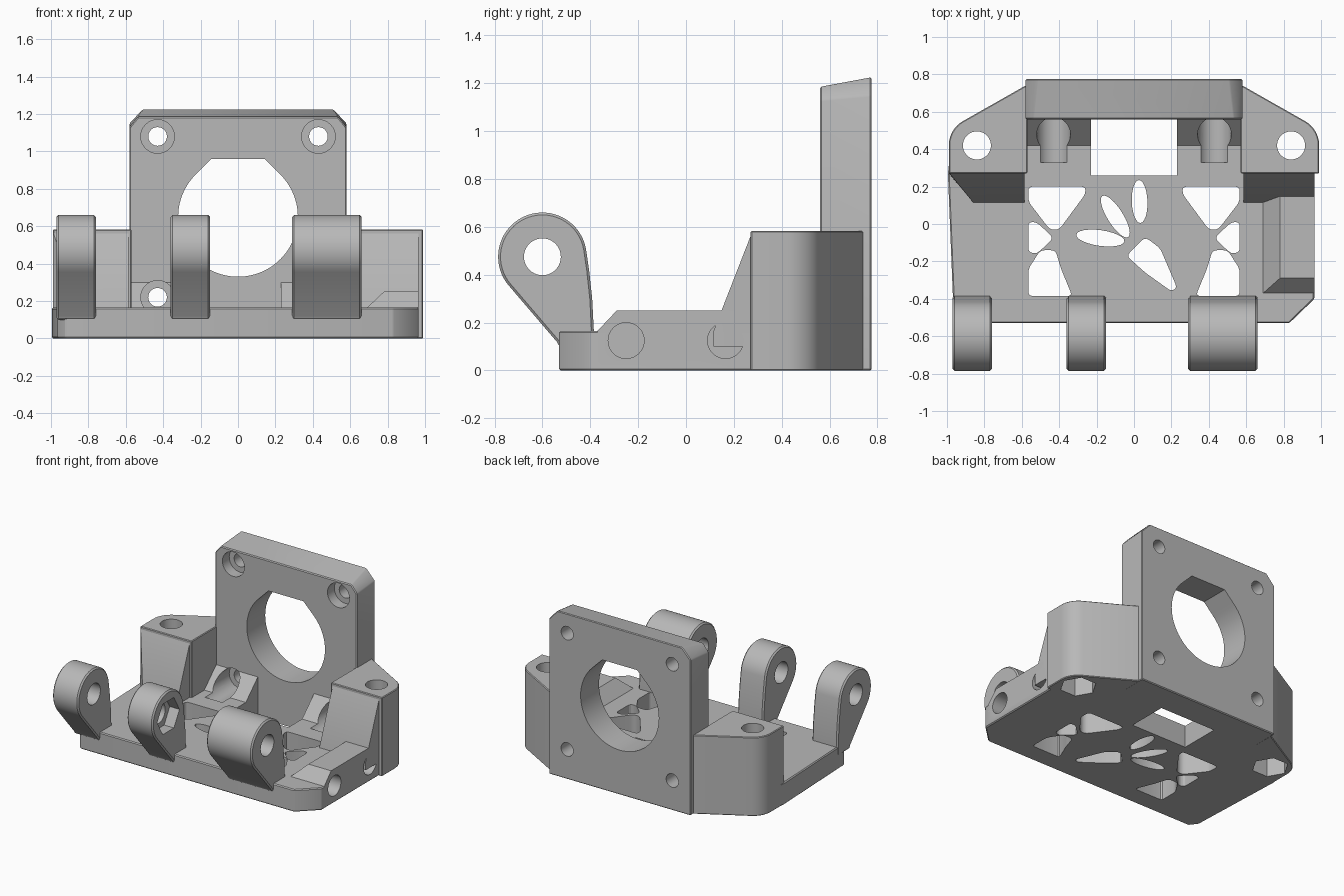
import bpy, bmesh
from math import cos, sin, pi, radians, sqrt
from mathutils import Vector

cube = bpy.data.objects.get("Cube")
if cube:
    bpy.data.objects.remove(cube, do_unlink=True)

grey = bpy.data.materials.new("plain grey plastic")
grey.use_nodes = True
grey.diffuse_color = (0.48, 0.48, 0.48, 1)
grey.node_tree.nodes["Principled BSDF"].inputs["Base Color"].default_value = (0.48, 0.48, 0.48, 1)


def finish(name, bm, bevel=0):
    bmesh.ops.recalc_face_normals(bm, faces=bm.faces)
    if bevel:
        sharp = [e for e in bm.edges if e.calc_face_angle(0) > 0.5]
        bmesh.ops.bevel(bm, geom=sharp, offset=bevel, segments=1, affect='EDGES', clamp_overlap=True)
    mesh = bpy.data.meshes.new(name)
    bm.to_mesh(mesh)
    bm.free()
    mesh.materials.append(grey)
    ob = bpy.data.objects.new(name, mesh)
    bpy.context.collection.objects.link(ob)
    return ob


def prism(name, pts, axis, lo, hi, bevel=0):
    """Extrude a 2D outline along an axis."""
    place = {'x': lambda a, b, t: (t, a, b),
             'y': lambda a, b, t: (a, t, b),
             'z': lambda a, b, t: (a, b, t)}[axis]
    bm = bmesh.new()
    low = [bm.verts.new(place(a, b, lo)) for a, b in pts]
    high = [bm.verts.new(place(a, b, hi)) for a, b in pts]
    bm.faces.new(low)
    bm.faces.new(high)
    for i in range(len(pts)):
        j = (i + 1) % len(pts)
        bm.faces.new((low[i], low[j], high[j], high[i]))
    return finish(name, bm, bevel)


def hull(name, pts, bevel=0):
    bm = bmesh.new()
    for p in pts:
        bm.verts.new(p)
    bmesh.ops.convex_hull(bm, input=bm.verts)
    bmesh.ops.dissolve_limit(bm, angle_limit=0.03, verts=bm.verts, edges=bm.edges)
    return finish(name, bm, bevel)


def arc(cx, cy, r, a0=0, a1=360, n=40):
    steps = n if a1 - a0 == 360 else n + 1
    return [(cx + r * cos(radians(a0 + (a1 - a0) * i / n)),
             cy + r * sin(radians(a0 + (a1 - a0) * i / n))) for i in range(steps)]


def rounded(pts, r=0.025):
    """Soften the corners of an outline with short curves."""
    out = []
    for i, p in enumerate(pts):
        p, a, b = Vector(p), Vector(pts[i - 1]), Vector(pts[(i + 1) % len(pts)])
        s = p + (a - p).normalized() * min(r, (a - p).length * 0.45)
        e = p + (b - p).normalized() * min(r, (b - p).length * 0.45)
        out += [s * (1 - t) ** 2 + p * 2 * t * (1 - t) + e * t * t for t in (0, 0.33, 0.67, 1)]
    return [tuple(v) for v in out]


def cut(targets, cutter):
    cutter.hide_render = True
    for ob in targets:
        mod = ob.modifiers.new("cut", 'BOOLEAN')
        mod.operation, mod.solver, mod.object = 'DIFFERENCE', 'EXACT', cutter
        bpy.context.view_layer.objects.active = ob
        bpy.ops.object.modifier_apply(modifier=mod.name)
    bpy.data.objects.remove(cutter, do_unlink=True)


def mirror(pts, s):
    return [(s * p[0], *p[1:]) for p in pts]


# Base plate
base = prism("base_plate", [(-.92, -.53), (.83, -.53), (.965, -.4), (.965, .4), (.57, .6),
                            (-.57, .6), (-.98, .4), (-.995, .27), (-.965, -.47)], 'z', 0, .165, .007)

# Raised block along the left edge
side_block = hull("side_block", [(.69, -.37, .165), (.69, .2, .165), (.965, -.37, .165), (.965, .2, .165),
                                 (.78, -.29, .25), (.78, .2, .25), (.965, -.29, .25), (.965, .2, .25),
                                 (.69, -.37, .1), (.965, -.37, .1), (.69, .2, .1), (.965, .2, .1)])

# Upright motor plate with a sloped top and clipped corners
half = [(.58, .56, 0), (.58, .775, 0), (.58, .56, 1.13), (.58, .775, 1.15),
        (.535, .56, 1.185), (.51, .775, 1.225)]
motor_plate = hull("motor_plate", half + mirror(half, -1), .006)
parts = [base, side_block, motor_plate]

# Ears with sloped fronts, and gussets at the foot of the motor plate
ears, gussets = {}, {}
for s, side in ((1, "left"), (-1, "right")):
    outline = [(.57, .27), (.99, .27)] + arc(.84, .42, .15, 0, 62, 14) + [(.58, .74), (.57, .74)]
    ears[s] = prism(side + "_ear", mirror(outline, s), 'z', 0, .583, .006)
    corner = [(.965, .115), (.965, .27)] if s > 0 else [(.86, .115), (.99, .27)]
    foot = [(x, y, z) for x, y in [(.585, .115)] + corner for z in (.1, .165)]
    top = [(.585, .275, .575), (corner[1][0], .275, .575), (.585, .35, .575), (.96, .35, .575),
           (.585, .35, .1), (.96, .35, .1)]
    slope = hull(side + "_ear_slope", mirror(foot + top, s))
    gussets[s] = prism(side + "_gusset", [(.42, .1), (.42, .165), (.56, .3), (.6, .3), (.6, .1)],
                       'x', min(.23 * s, .59 * s), max(.23 * s, .59 * s))
    parts += [ears[s], slope, gussets[s]]
    # Ear bolt hole with a hexagonal nut pocket below
    cut([ears[s], base, slope], prism("bolt_hole", arc(.84 * s, .42, .075), 'z', -.1, .8))
    cut([ears[s], base, slope], prism("nut_pocket", arc(.84 * s, .42, .125, n=6), 'z', -.1, .18))
    # Motor screw holes and screw head recesses
    for z, start in ((1.08, .5), (.22, .33)):
        hit = [motor_plate] if z > 1 else [motor_plate, base, gussets[s]]
        cut(hit, prism("screw_hole", arc(.43 * s, z, .05, n=24), 'y', .5, .9))
        cut(hit, prism("head_recess", arc(.43 * s, z, .09, n=32), 'y', start, .64))
    # Lightening cut-outs in the floor
    for pts in ([(.565, .2), (.26, .2), (.26, .16), (.4, -.03), (.45, -.03), (.565, .12)],
                [(.565, .01), (.52, .01), (.43, -.075), (.52, -.16), (.565, -.15)],
                [(.565, -.24), (.5, -.14), (.42, -.14), (.39, -.24), (.33, -.385), (.565, -.385)]):
        cut([base], prism("floor_cutout", rounded(mirror(pts, s)), 'z', -.1, .4))

# Motor opening: a circle with a clipped teardrop roof
r, roof = .32, .96
tip = .65 + r * sqrt(2) - roof
cut([motor_plate], prism("motor_opening", arc(0, .65, r, 135, 405, 60) + [(tip, roof), (-tip, roof)],
                         'y', .4, .9))

# Cable window and plain vent slots in the floor
cut([base], prism("cable_window", [(-.23, .26), (.23, .26), (.23, .56), (-.23, .56)], 'z', -.1, .4))
for x, y, length, turn in ((-.18, -.075, .13, -8), (-.1, .04, .13, -58), (.03, .12, .115, 92)):
    c, n = cos(radians(turn)), sin(radians(turn))
    slot = [(x + u * c - v * n, y + u * n + v * c)
            for u, v in [(length * cos(k * pi / 12), .042 * sin(k * pi / 12)) for k in range(24)]]
    cut([base], prism("vent_slot", slot, 'z', -.1, .4))
cut([base], prism("tapered_slot", rounded([(-.04, -.17), (.06, -.07), (.14, -.13), (.23, -.34),
                                           (.2, -.36), (.06, -.26)]), 'z', -.1, .4))

# Blind holes in the side block
for y in (-.25, .165):
    cut([base, side_block], prism("side_hole", arc(y, .125, .075), 'x', .8, 1.1))

# Hinge knuckles along the front
profile = [(-.53, .1), (-.54, .12)] + arc(-.6, .475, .185, 221, 10, 36)
profile += [(-.405, .42), (-.392, .3), (-.385, .165), (-.385, .1)]
for name, lo, hi in (("right", -.97, -.76), ("middle", -.36, -.15), ("left", .29, .66)):
    knuckle = prism(name + "_hinge_knuckle", profile, 'x', lo, hi, .01)
    cut([knuckle], prism("hinge_hole", arc(-.6, .475, .077), 'x', lo - .1, hi + .1))
    if name == "middle":
        cut([knuckle], prism("hinge_nut_pocket", arc(-.6, .475, .13, n=6), 'x', hi - .08, hi + .1))
    parts.append(knuckle)

bpy.ops.object.select_all(action='DESELECT')
for ob in parts:
    ob.select_set(True)
bpy.context.view_layer.objects.active = base
bpy.ops.object.shade_smooth_by_angle(angle=radians(25))
